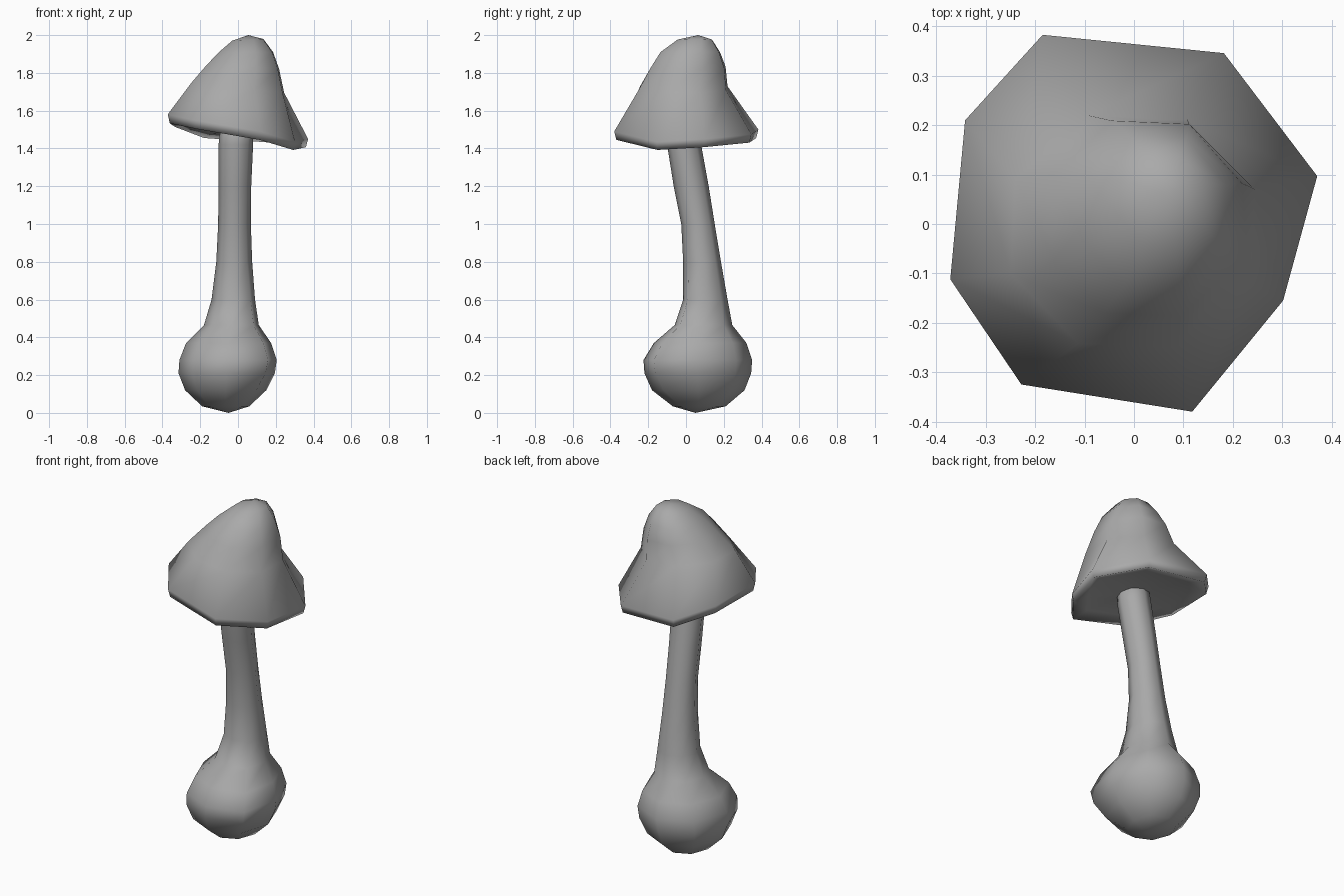
import bpy
import bmesh
from math import cos, sin, tau
from mathutils import Vector

SIDES = 8

default_cube = bpy.data.objects.get("Cube")
if default_cube:
    bpy.data.objects.remove(default_cube, do_unlink=True)

# One plain grey for the whole mushroom
grey = bpy.data.materials.new("plain grey")
grey.use_nodes = True
colour = (0.4, 0.4, 0.4, 1)
grey.diffuse_color = colour
grey.node_tree.nodes["Principled BSDF"].inputs["Base Color"].default_value = colour


def ring(x_min, x_max, y_min, y_max, z, slope=0.0, phase=0.0):
    """Eight-sided ring filling the given extents; slope tilts it along x."""
    centre_x, centre_y = (x_min + x_max) / 2, (y_min + y_max) / 2
    radius_x, radius_y = (x_max - x_min) / 2, (y_max - y_min) / 2
    points = []
    for i in range(SIDES):
        angle = tau * i / SIDES + phase
        x = centre_x + radius_x * cos(angle)
        y = centre_y + radius_y * sin(angle)
        points.append(Vector((x, y, z + slope * (x - centre_x))))
    return points


def stem_ring(x_min, x_max, y_min, y_max, z, bulge=0.0):
    """Level ring whose front left corner is pushed out by the bulge."""
    points = ring(x_min, x_max, y_min, y_max, z)
    points[-1] += Vector((bulge, -bulge, 0))
    return points


def loft(name, rings, first_tip, last_tip):
    """Skin a list of rings and close both ends with a fan to a tip."""
    bm = bmesh.new()
    loops = [[bm.verts.new(p) for p in points] for points in rings]
    for low, high in zip(loops, loops[1:]):
        for i in range(SIDES):
            j = (i + 1) % SIDES
            bm.faces.new((low[i], low[j], high[j], high[i]))
    for loop, tip in ((loops[0], first_tip), (loops[-1], last_tip)):
        end = bm.verts.new(tip)
        for i in range(SIDES):
            bm.faces.new((loop[i], loop[(i + 1) % SIDES], end))
    bmesh.ops.recalc_face_normals(bm, faces=bm.faces)
    mesh = bpy.data.meshes.new(name)
    bm.to_mesh(mesh)
    bm.free()
    for polygon in mesh.polygons:
        polygon.use_smooth = True
    mesh.materials.append(grey)
    part = bpy.data.objects.new(name, mesh)
    bpy.context.collection.objects.link(part)


# Swollen base running up into a leaning stem: x extents, y extents, height, bulge
stem_rings = [
    (-.19, .06, -.07, .21, .035),
    (-.28, .15, -.18, .31, .12, .01),
    (-.315, .195, -.22, .345, .21, .025),
    (-.31, .205, -.225, .35, .28, .03),
    (-.275, .175, -.17, .32, .37, .025),
    (-.18, .11, -.06, .245, .465, .015),
    (-.14, .09, -.015, .22, .6, .01),
    (-.115, .075, -.015, .185, .8),
    (-.105, .068, -.025, .152, 1),
    (-.103, .07, -.065, .12, 1.2),
    (-.103, .08, -.1, .08, 1.42),
    (-.09, .08, -.11, .07, 1.53),
]
loft("stem_and_bulb", [stem_ring(*r) for r in stem_rings],
     (-.05, .05, 0), (0, -.02, 1.56))

# Tilted irregular rim of the cap, listed around from the right-hand point
rim = [Vector(p) for p in (
    (.371, .097, 1.45), (.182, .346, 1.475), (-.185, .383, 1.5),
    (-.342, .21, 1.56), (-.372, -.112, 1.58), (-.228, -.325, 1.55),
    (.118, -.38, 1.49), (.302, -.155, 1.435))]
rim_centre = Vector((0, 0, 1.505))


def inset_rim(scale, drop):
    """Copy of the rim, shrunk towards its centre and lowered."""
    return [rim_centre.lerp(p, scale) - Vector((0, 0, drop)) for p in rim]


# Bell-shaped cap with a thick lip and a shallow underside
turn = tau / 18
cap_rings = [
    inset_rim(.3, .02),
    inset_rim(.75, .022),
    inset_rim(.97, .045),
    rim,
    ring(-.265, .26, -.265, .235, 1.72, -.1, turn),
    ring(-.18, .23, -.2, .222, 1.83, -.05, turn),
    ring(-.11, .195, -.145, .19, 1.91, 0, turn),
    ring(-.035, .14, -.05, .145, 1.975, .05, turn),
]
loft("cap", cap_rings, (0, 0, 1.485), (.055, .065, 2))
